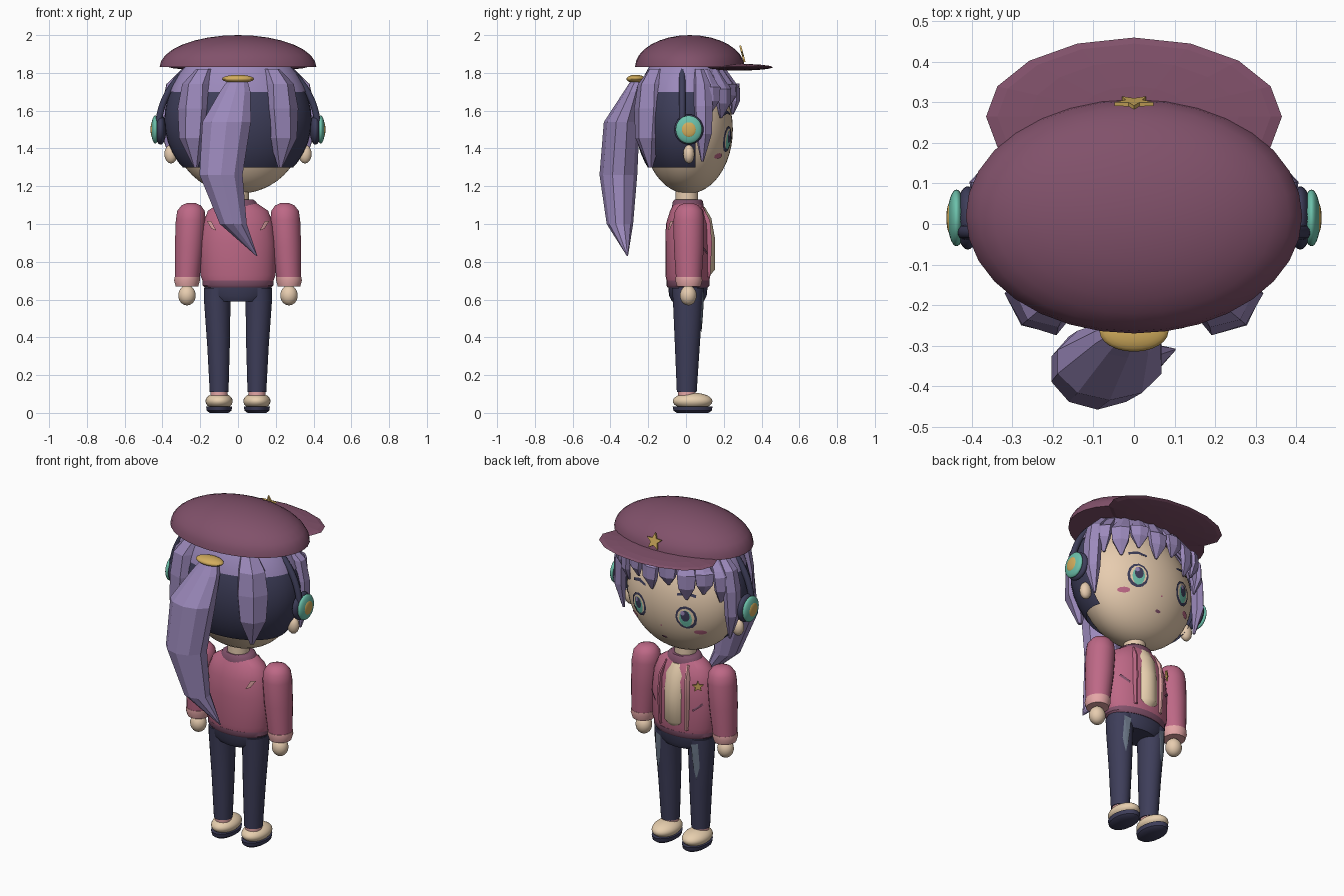
import bpy, bmesh
from math import sin, cos, pi, sqrt, radians
from mathutils import Matrix, Euler

cube = bpy.data.objects.get("Cube")
if cube:
    bpy.data.objects.remove(cube)


def material(name, code):
    lin = [(int(code[i:i + 2], 16) / 255) ** 2.2 for i in (0, 2, 4)] + [1]
    m = bpy.data.materials.new(name)
    m.use_nodes = True
    m.diffuse_color = lin
    m.node_tree.nodes["Principled BSDF"].inputs["Base Color"].default_value = lin
    return m


PLUM, PURPLE, NAVY = material("plum", "80526a"), material("purple", "9a88ba"), material("navy", "40405a")
SKIN, TEAL, GOLD = material("skin", "ecd0b2"), material("teal", "6cc0aa"), material("gold", "d2ac5e")
ROSE, PINK, SLATE = material("rose", "bc6885"), material("pink", "e4a5a5"), material("slate", "6c7888")
CREAM = material("cream", "e8cfae")
SIDES = (("left", 1), ("right", -1))


def finish(bm, name, mat, smooth=True, fix=True):
    if fix:
        bmesh.ops.recalc_face_normals(bm, faces=bm.faces)
    me = bpy.data.meshes.new(name)
    bm.to_mesh(me)
    bm.free()
    ob = bpy.data.objects.new(name, me)
    bpy.context.collection.objects.link(ob)
    me.materials.append(mat)
    if smooth:
        bpy.ops.object.select_all(action='DESELECT')
        ob.select_set(True)
        bpy.context.view_layer.objects.active = ob
        bpy.ops.object.shade_smooth_by_angle(angle=radians(40))
    return ob


def ball(name, mat, c, r, cuts=(), cap=False, seg=32, smooth=True):
    """Ellipsoid; each cut is (point, normal) and removes the side the normal points to."""
    bm = bmesh.new()
    bmesh.ops.create_uvsphere(bm, u_segments=seg, v_segments=seg // 2, radius=1)
    bmesh.ops.transform(bm, matrix=Matrix.Translation(c) @ Matrix.Diagonal((*r, 1)), verts=bm.verts)
    for co, no in cuts:
        cut = bmesh.ops.bisect_plane(bm, geom=bm.verts[:] + bm.edges[:] + bm.faces[:],
                                     plane_co=co, plane_no=no, clear_outer=True)
        if cap:
            edges = [e for e in cut["geom_cut"] if isinstance(e, bmesh.types.BMEdge)]
            bmesh.ops.contextual_create(bm, geom=edges)
    return finish(bm, name, mat, smooth, fix=cap)


def loft(name, mat, rows, sides=24, smooth=True, turn=0):
    """Skin through horizontal ellipses (x, y, z, rx, ry), each turned about z."""
    bm = bmesh.new()
    rings = []
    for x, y, z, rx, ry in rows:
        ring = []
        for i in range(sides):
            a = 2 * pi * (i + .5) / sides
            u, v = rx * cos(a), ry * sin(a)
            ring.append(bm.verts.new((x + u * cos(turn) - v * sin(turn),
                                      y + u * sin(turn) + v * cos(turn), z)))
        rings.append(ring)
    for lo, hi in zip(rings, rings[1:]):
        for i in range(sides):
            j = (i + 1) % sides
            bm.faces.new((lo[i], lo[j], hi[j], hi[i]))
    bm.faces.new(rings[0])
    bm.faces.new(rings[-1])
    return finish(bm, name, mat, smooth)


def decal(name, mat, pts, surface, front=True):
    """Thin painted patch: an outline in x and z laid onto surface(x, z)."""
    bm = bmesh.new()
    cx, cz = (sum(p[k] for p in pts) / len(pts) for k in (0, 1))
    put = lambda x, z: bm.verts.new((x, surface(x, z), z))
    mid = put(cx, cz)
    rings = [[put(cx + (x - cx) * f, cz + (z - cz) * f) for x, z in pts] for f in (.5, 1)]
    n = len(pts)
    for i in range(n):
        j = (i + 1) % n
        bm.faces.new((mid, rings[0][i], rings[0][j]))
        bm.faces.new((rings[0][i], rings[1][i], rings[1][j], rings[0][j]))
    bm.normal_update()
    if (sum(f.normal.y for f in bm.faces) > 0) != front:
        bmesh.ops.reverse_faces(bm, faces=bm.faces)
    return finish(bm, name, mat, False, fix=False)


def oval(x, z, rx, rz, n=12):
    return [(x + rx * cos(2 * pi * i / n), z + rz * sin(2 * pi * i / n)) for i in range(n)]


def star(name, r, loc, rot):
    bm = bmesh.new()
    pts = [((r if i % 2 == 0 else r * .45) * sin(i * pi / 5), 0,
            (r if i % 2 == 0 else r * .45) * cos(i * pi / 5)) for i in range(10)]
    face = bm.faces.new([bm.verts.new(p) for p in pts])
    ext = bmesh.ops.extrude_face_region(bm, geom=[face])["geom"]
    bmesh.ops.translate(bm, vec=(0, .01, 0), verts=[v for v in ext if isinstance(v, bmesh.types.BMVert)])
    bmesh.ops.transform(bm, matrix=Matrix.Translation(loc) @ Euler(rot).to_matrix().to_4x4(), verts=bm.verts)
    finish(bm, name, GOLD, False)


# Cap
ball("cap_crown", PLUM, (0, .02, 1.83), (.415, .29, .17), [((0, 0, 1.83), (0, 0, -1))], True)
ball("cap_brim", PLUM, (0, .265, 1.83), (.365, .195, .018), seg=16, smooth=False)
star("cap_star", .05, (0, .295, 1.895), (radians(15), 0, 0))

# Head and ears
ball("head", SKIN, (0, .01, 1.5), (.345, .238, .34), seg=48)
for side, s in SIDES:
    ball(side + "_ear", SKIN, (s * .355, .015, 1.37), (.035, .03, .05), seg=16)
loft("neck", SKIN, [(0, .005, 1.06, .06, .06), (0, .005, 1.2, .06, .06)])


# Painted face
def face_at(lift):
    return lambda x, z: .01 + .238 * sqrt(max(0, 1 - (x / .345) ** 2 - ((z - 1.5) / .34) ** 2)) + lift


for side, s in SIDES:
    x = s * .155
    decal(side + "_eye_outline", NAVY, oval(x, 1.45, .058, .07), face_at(.004))
    decal(side + "_eye_white", CREAM, oval(x, 1.452, .046, .055), face_at(.006))
    decal(side + "_iris", TEAL, oval(x, 1.445, .034, .052), face_at(.008))
    decal(side + "_pupil", NAVY, oval(x, 1.462, .024, .034), face_at(.010))
    decal(side + "_eye_glint", PURPLE, oval(x + .012, 1.48, .012, .014, 8), face_at(.012))
    decal(side + "_brow", NAVY, [(x - s * .05, 1.575), (x, 1.585), (x + s * .05, 1.572),
                                 (x + s * .05, 1.587), (x, 1.603), (x - s * .05, 1.588)], face_at(.004))
    decal(side + "_blush", ROSE, oval(s * .215, 1.36, .03, .015), face_at(.004))
decal("mouth", PLUM, oval(0, 1.29, .018, .008), face_at(.004))
decal("nose", ROSE, oval(0, 1.37, .006, .005, 8), face_at(.004))

# Hair shells
ball("hair_crown", PURPLE, (0, 0, 1.55), (.39, .27, .41), [((0, 0, 1.7), (0, 0, -1))], seg=40)
ball("hair_back", NAVY, (0, 0, 1.55), (.39, .27, .38),
     [((0, 0, 1.7), (0, 0, 1)), ((0, 0, 1.3), (0, 0, -1)), ((0, .05, 1.5), (0, 1, 0))], seg=40)


# Hair locks hang around the head: t is the angle from straight ahead (+y)
def lock(name, t, tip, width, depth, reach=1.0):
    a = radians(t)
    x, y = .385 * sin(a) * reach, .262 * cos(a) * reach
    top = 1.82
    rows = [(x * .72, y * .72, top, width * .5, depth), (x * .94, y * .94, top - .08, width * .85, depth),
            (x, y, top * .6 + tip * .4, width, depth), (x * 1.01, y * 1.01, top * .3 + tip * .7, width * .85, depth),
            (x * .95, y * .95, tip, width * .12, depth * .2)]
    loft(name, PURPLE, rows, 6, False, -a)


for i, (t, tip) in enumerate([(-60, 1.55), (-42, 1.6), (-26, 1.56), (-9, 1.63), (8, 1.58),
                              (25, 1.62), (42, 1.56), (60, 1.58)]):
    lock("fringe_lock_%d" % (i + 1), t, tip, .06, .025)
for side, s in SIDES:
    lock(side + "_side_lock", s * 70, 1.33, .055, .035, 1.02)
    lock(side + "_back_lock", s * 141, 1.3, .095, .065, .97)

# Ponytail and its tie
loft("ponytail", PURPLE, [(0, -.255, 1.77, .05, .03), (-.015, -.28, 1.70, .085, .05), (-.06, -.34, 1.54, .135, .095),
                          (-.09, -.358, 1.26, .12, .1), (-.025, -.35, 1.0, .075, .07),
                          (.1, -.31, .83, .003, .003)], 10, False)
ball("hair_tie", GOLD, (0, -.265, 1.768), (.085, .05, .022), seg=24)

# Headphones
curve = bpy.data.curves.new("headphone_band", 'CURVE')
curve.dimensions = '3D'
curve.bevel_depth = .018
curve.bevel_resolution = 3
curve.use_fill_caps = True
spline = curve.splines.new('POLY')
spline.points.add(32)
for i, p in enumerate(spline.points):
    p.co = (.422 * cos(pi * i / 32), -.02, 1.5 + .41 * sin(pi * i / 32), 1)
curve.materials.append(NAVY)
bpy.context.collection.objects.link(bpy.data.objects.new("headphone_band", curve))
for side, s in SIDES:
    ball(side + "_ear_pad", NAVY, (s * .41, .015, 1.5), (.03, .078, .08))
    ball(side + "_ear_cup", TEAL, (s * .438, .015, 1.5), (.022, .07, .074))
    ball(side + "_cup_button", GOLD, (s * .453, .015, 1.5), (.01, .04, .042), seg=24)

# Jacket
loft("jacket", ROSE, [(0, .01, .69, .185, .112), (0, .01, .73, .2, .12), (0, .01, .9, .2, .12),
                      (0, .01, 1.0, .187, .117), (0, .01, 1.07, .16, .095), (0, .01, 1.11, .1, .075)], 32)
loft("jacket_hem", PLUM, [(0, .01, .665, .178, .108), (0, .01, .675, .188, .115), (0, .01, .7, .188, .115)], 32)
loft("collar", PLUM, [(0, .01, 1.09, .11, .085), (0, .01, 1.12, .095, .08), (0, .01, 1.13, .08, .07)], 32)
loft("shirt_front", CREAM, [(0, .05, .73, .07, .08), (0, .055, .76, .08, .1), (0, .055, .92, .08, .1),
                            (0, .045, 1.03, .08, .09), (0, .03, 1.09, .06, .07)])


def jacket_at(sign):
    return lambda x, z: .01 + sign * (.129 * sqrt(max(0, 1 - (x / .205) ** 2)))


for side, s in SIDES:
    loft(side + "_lapel", PINK if s < 0 else ROSE,
         [(s * .085, .1, .72, .012, .03), (s * .09, .105, .9, .014, .035),
          (s * .085, .095, 1.02, .014, .035), (s * .07, .065, 1.09, .01, .025)], 8)
    decal(side + "_pocket", PLUM, [(s * .12, .85), (s * .125, .838), (s * .172, .878), (s * .167, .89)], jacket_at(1))
    decal(side + "_back_stripe", PINK, [(s * .165, 1.015), (s * .142, 1.015), (s * .115, .965), (s * .14, .975)],
          jacket_at(-1), False)
    # Sleeve, cuff and hand
    loft(side + "_sleeve", ROSE, [(s * .248, .015, 1.11, .025, .025), (s * .248, .015, 1.098, .052, .052),
                                  (s * .249, .015, 1.07, .073, .074), (s * .25, .015, 1.02, .08, .082),
                                  (s * .258, .015, .88, .077, .08), (s * .268, .015, .72, .066, .069)])
    loft(side + "_cuff", PINK, [(s * .268, .015, .72, .068, .071), (s * .27, .015, .7, .069, .072),
                                (s * .27, .015, .67, .06, .063)])
    ball(side + "_hand", SKIN, (s * .27, .012, .622), (.046, .044, .053), seg=24)
star("chest_star", .032, (-.145, .095, .99), (0, 0, radians(40)))

# Trousers, socks and shoes
loft("trouser_waist", NAVY, [(0, .01, .59, .13, .085), (0, .01, .62, .178, .1), (0, .01, .68, .18, .106)], 32)
for side, s in SIDES:
    loft(side + "_leg", NAVY, [(s * .1, .004, .11, .05, .053), (s * .103, .007, .35, .06, .066),
                               (s * .11, .01, .6, .071, .08), (s * .108, .01, .66, .072, .085)])
    decal(side + "_thigh_stripe", SLATE, [(s * .1, .63), (s * .14, .64), (s * .145, .5), (s * .125, .42), (s * .11, .5)],
          lambda x, z: .013 + (.044 + .063 * z) * sqrt(max(0, 1 - ((abs(x) - .106) / .075) ** 2)))
    loft(side + "_sock", PINK, [(s * .1, .005, .08, .045, .047), (s * .1, .005, .112, .045, .047)])
    ball(side + "_shoe", CREAM, (s * .1, .035, .062), (.072, .105, .045))
    loft(side + "_sole", NAVY, [(s * .1, .035, 0, .05, .085), (s * .1, .035, .012, .066, .102),
                                (s * .1, .035, .035, .07, .107)])
